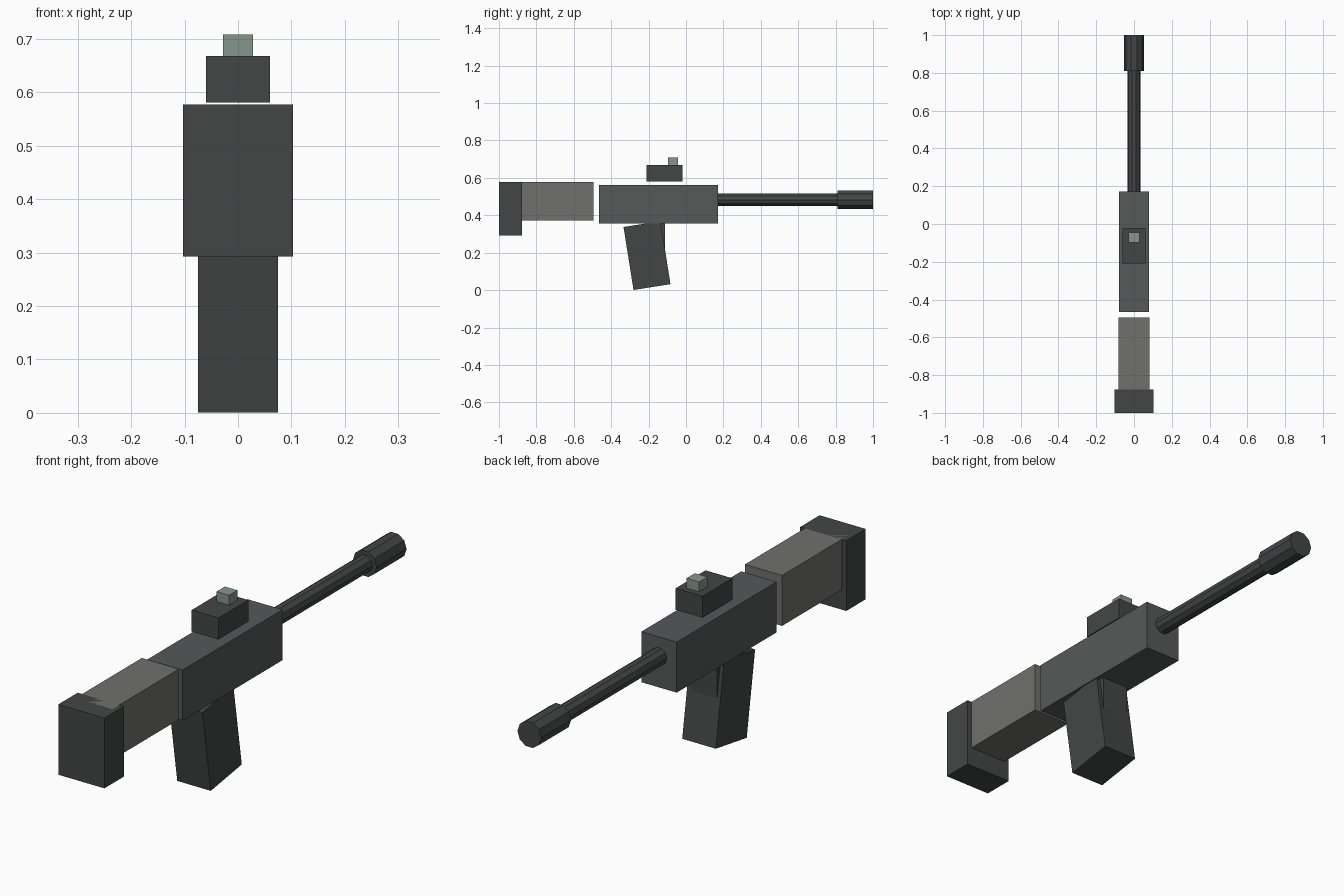
import bpy, math
from mathutils import Matrix

if "Cube" in bpy.data.objects:
    bpy.data.objects.remove(bpy.data.objects["Cube"])


def material(name, rgb):
    m = bpy.data.materials.new(name)
    m.diffuse_color = (*rgb, 1)
    m.use_nodes = True
    m.node_tree.nodes["Principled BSDF"].inputs["Base Color"].default_value = m.diffuse_color
    return m


dark = material("dark_metal", (0.055, 0.062, 0.06))
steel = material("grey_metal", (0.09, 0.10, 0.098))
stone = material("stock_grey", (0.16, 0.165, 0.155))
glass = material("pale_green", (0.24, 0.30, 0.27))


def box(name, half_x, y0, y1, z0, z1, mat, tilt=0):
    """Box centred on x = 0, optionally tilted about x."""
    bpy.ops.mesh.primitive_cube_add(size=1, location=(0, (y0 + y1) / 2, (z0 + z1) / 2))
    ob = bpy.context.object
    ob.name = name
    ob.data.transform(Matrix.Diagonal((2 * half_x, y1 - y0, z1 - z0, 1)))
    ob.rotation_euler.x = math.radians(tilt)
    ob.data.materials.append(mat)


def tube(name, radius, y0, y1, mat):
    """Ten-sided cylinder along y, with corners on the x axis."""
    bpy.ops.mesh.primitive_cylinder_add(vertices=10, radius=radius, depth=y1 - y0,
                                        location=(0, (y0 + y1) / 2, 0.483))
    ob = bpy.context.object
    ob.name = name
    ob.data.transform(Matrix.Rotation(math.radians(90), 4, 'X')
                      @ Matrix.Rotation(math.radians(90), 4, 'Z'))
    ob.data.materials.append(mat)


# Stock and butt
box("butt_plate", 0.103, -1.0, -0.876, 0.293, 0.577, dark)
box("stock", 0.083, -0.92, -0.495, 0.373, 0.577, stone)

# Body and barrel
box("receiver", 0.079, -0.466, 0.172, 0.357, 0.561, steel)
tube("barrel", 0.035, 0.15, 0.83, dark)
tube("muzzle", 0.053, 0.809, 1.0, dark)

# Grip leaning forward at the foot, with the trigger block in front
box("grip", 0.075, -0.3085, -0.1085, 0.0142, 0.3552, dark, tilt=9)
box("trigger_block", 0.06, -0.17, -0.113, 0.22, 0.36, dark)

# Sight above the body
box("sight_base", 0.06, -0.21, -0.02, 0.581, 0.668, dark)
box("sight_lens", 0.028, -0.097, -0.044, 0.654, 0.708, glass)
